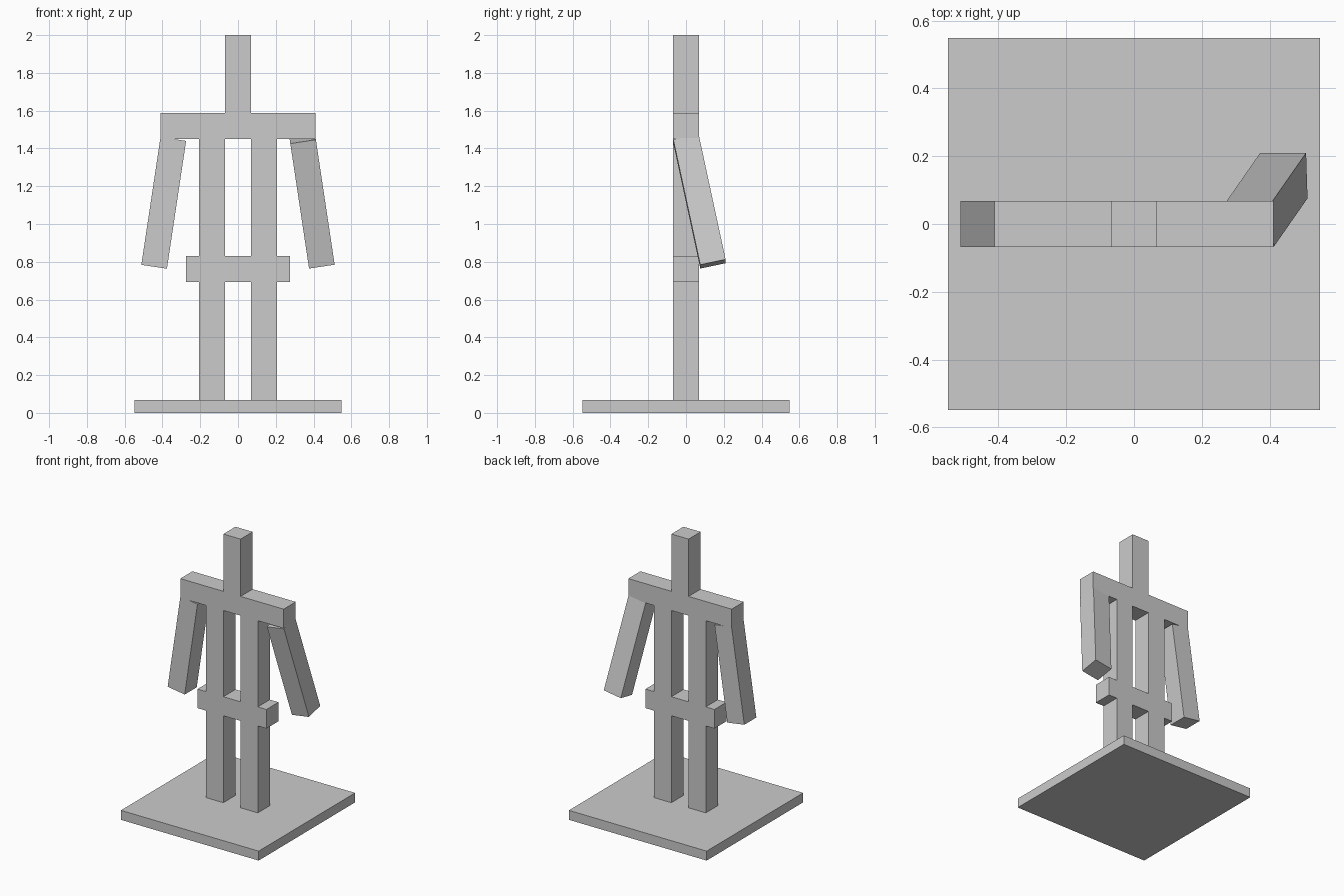
import bpy
from mathutils import Euler, Vector

if "Cube" in bpy.data.objects:
    bpy.data.objects.remove(bpy.data.objects["Cube"])

T = 0.137          # beam thickness
BASE = 0.068       # base plate top
HIP = (0.693, 0.83)
SHOULDER = (1.45, 1.588)


def block(name, x, y, z):
    """Axis-aligned box from (min, max) ranges."""
    centre = [(a + b) / 2 for a, b in (x, y, z)]
    bpy.ops.mesh.primitive_cube_add(size=1, location=centre)
    ob = bpy.context.object
    ob.name = name
    ob.scale = [b - a for a, b in (x, y, z)]
    return ob


def beam(name, half_width, z, x=0):
    return block(name, (x - half_width, x + half_width), (-T / 2, T / 2), z)


def arm(name, x, swing, splay, length=0.684):
    """Beam hanging from the middle of its top end."""
    rot = Euler((swing, splay, 0))
    pivot = Vector((x, 0, SHOULDER[0]))
    offset = Vector((0, 0, -length / 2))
    offset.rotate(rot)
    bpy.ops.mesh.primitive_cube_add(size=1, location=pivot + offset, rotation=rot)
    ob = bpy.context.object
    ob.name = name
    ob.scale = (T, T, length)


# Base plate
block("base", (-0.548, 0.548), (-0.548, 0.548), (0, BASE))

# Legs, split by the hip bar
for side, s in (("left", -1), ("right", 1)):
    beam(f"lower_leg_{side}", T / 2, (BASE, HIP[0]), s * T)
    beam(f"upper_leg_{side}", T / 2, (HIP[1], SHOULDER[0]), s * T)

# Cross bars and head
beam("hip_bar", T * 2, HIP)
beam("shoulder_bar", T * 3, SHOULDER)
beam("head", T / 2, (SHOULDER[1], 2.0))

# Arms: one hangs straight, the other swings back
arm("arm_left", -T * 2.5, 0, 0.149)
arm("arm_right", T * 2.5, 0.21, -0.149)
